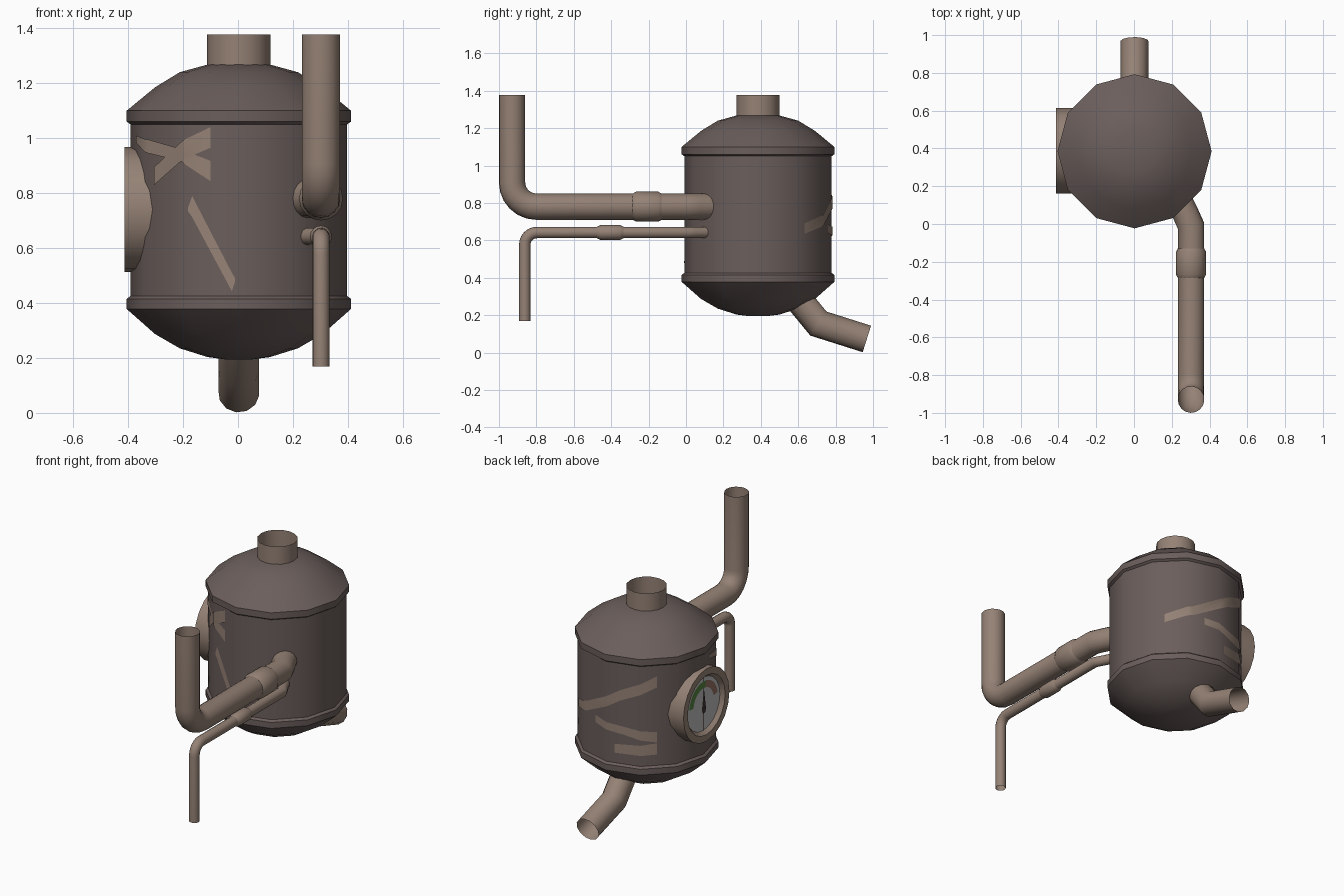
import bpy, bmesh, math
from mathutils import Matrix, Vector

if "Cube" in bpy.data.objects:
    bpy.data.objects.remove(bpy.data.objects["Cube"])

CX, CY = 0.003, 0.385      # tank axis
R = 0.394                  # tank body radius
SIDES = 12


def material(name, rgb):
    m = bpy.data.materials.new(name)
    m.diffuse_color = (*rgb, 1)
    m.use_nodes = True
    m.node_tree.nodes["Principled BSDF"].inputs["Base Color"].default_value = m.diffuse_color
    return m


IRON = material("dark_iron", (0.145, 0.112, 0.105))
COPPER = material("worn_brown_metal", (0.30, 0.222, 0.178))
DIAL = material("dial_grey", (0.50, 0.50, 0.49))
GREEN = material("dial_green", (0.09, 0.22, 0.05))
RUST = material("dial_rust", (0.30, 0.16, 0.12))
NEEDLE = material("needle_dark", (0.045, 0.03, 0.03))


def finish(bm, name, mat, recalc=True, mtx=None):
    if recalc:
        bmesh.ops.recalc_face_normals(bm, faces=bm.faces[:])
    me = bpy.data.meshes.new(name)
    bm.to_mesh(me)
    bm.free()
    me.materials.append(mat)
    ob = bpy.data.objects.new(name, me)
    bpy.context.collection.objects.link(ob)
    if mtx:
        ob.matrix_world = mtx
    bpy.ops.object.select_all(action='DESELECT')
    ob.select_set(True)
    bpy.context.view_layer.objects.active = ob
    bpy.ops.object.shade_smooth_by_angle(angle=math.radians(34))
    return ob


def bridge(bm, a, b):
    n = len(a)
    for i in range(n):
        bm.faces.new((a[i], a[(i + 1) % n], b[(i + 1) % n], b[i]))


def lathe(name, profile, mat, mtx, sides=SIDES, caps=(False, False)):
    """Spin (radius, height) points around local z."""
    bm = bmesh.new()
    rings = [[bm.verts.new((r * math.cos(math.tau * i / sides),
                            r * math.sin(math.tau * i / sides), h))
              for i in range(sides)] for r, h in profile]
    for a, b in zip(rings, rings[1:]):
        bridge(bm, a, b)
    for cap, ring in zip(caps, (rings[0], rings[-1])):
        if cap:
            bm.faces.new(ring)
    return finish(bm, name, mat, mtx=mtx)


def fillet(p, corner, q, radius, n=6):
    """Arc points rounding a right-angled corner."""
    p, c, q = Vector(p), Vector(corner), Vector(q)
    u, v = (p - c).normalized(), (q - c).normalized()
    o = c + (u + v) * radius
    return [o - v * radius * math.cos(t) - u * radius * math.sin(t)
            for t in (math.pi / 2 * i / n for i in range(n + 1))]


def tube(name, path, radius, mat, sides=SIDES):
    """Open pipe with mitred joints along a path."""
    path = [Vector(p) for p in path]
    bm = bmesh.new()
    d = (path[1] - path[0]).normalized()
    u = d.orthogonal().normalized()
    w = d.cross(u)
    ring = [path[0] + radius * (u * math.cos(math.tau * i / sides) + w * math.sin(math.tau * i / sides))
            for i in range(sides)]
    prev = [bm.verts.new(p) for p in ring]
    for i in range(1, len(path)):
        d = (path[i] - path[i - 1]).normalized()
        n = d if i == len(path) - 1 else (d + (path[i + 1] - path[i]).normalized()).normalized()
        ring = [p + d * ((path[i] - p).dot(n) / d.dot(n)) for p in ring]
        cur = [bm.verts.new(p) for p in ring]
        bridge(bm, prev, cur)
        prev = cur
    return finish(bm, name, mat)


def scratch(name, cols, lift):
    """Thin worn patch wrapped on the faceted tank; columns of (degrees, z low, z high)."""
    full = [cols[0]]
    for a, b in zip(cols, cols[1:]):
        k = math.floor(a[0] / 30) * 30 + 30
        while k < b[0] - 0.01:
            t = (k - a[0]) / (b[0] - a[0])
            full.append(tuple(a[j] + (b[j] - a[j]) * t for j in range(3)))
            k += 30
        full.append(b)
    bm = bmesh.new()
    pairs = []
    for deg, lo, hi in full:
        r = R * math.cos(math.radians(15)) / math.cos(math.radians(deg % 30 - 15)) + lift
        x, y = CX + r * math.cos(math.radians(deg)), CY + r * math.sin(math.radians(deg))
        pairs.append([bm.verts.new((x, y, z)) for z in (lo, hi)])
    for a, b in zip(pairs, pairs[1:]):
        bm.faces.new((a[0], b[0], b[1], a[1]))
    return finish(bm, name, COPPER, recalc=False)


def front_cols(cols):
    return [(-math.degrees(math.acos((x - CX) / 0.385)), lo, hi) for x, lo, hi in cols]


# Tank: body with rims and domed ends, open neck on top
axis = Matrix.Translation((CX, CY, 0))
lathe("tank_body", [(R, 0.40), (R, 1.07)], IRON, axis)
lathe("tank_top_dome", [(R, 1.05), (0.408, 1.06), (0.408, 1.10), (0.305, 1.185),
                        (0.215, 1.24), (0.113, 1.268)], IRON, axis, caps=(False, True))
lathe("tank_bottom_dome", [(0.05, 0.195), (0.113, 0.203), (0.215, 0.235), (0.305, 0.287),
                           (0.408, 0.378), (0.408, 0.415), (R, 0.426)], IRON, axis, caps=(True, False))
lathe("top_neck", [(0.115, 1.26), (0.115, 1.377)], COPPER, axis, sides=16)

# Large pipe: leaves the tank, runs forward, turns up
a, c, e = (0.302, -0.01, 0.78), (0.302, -0.93, 0.78), (0.302, -0.93, 1.377)
tube("large_pipe", [(0.19, 0.22, 0.78), (0.275, 0.05, 0.78), a] + fillet(a, c, e, 0.13) + [e], 0.07, COPPER, 16)

# Small pipe: runs forward below it, turns down
a, c, e = (0.302, 0.0, 0.642), (0.302, -0.862, 0.642), (0.302, -0.862, 0.168)
tube("small_pipe", [(0.21, 0.18, 0.642), (0.28, 0.04, 0.642), a] + fillet(a, c, e, 0.065) + [e], 0.031, COPPER)

# Pipe collars
for name, r, rc, y0, y1, z in (("large_collar", 0.07, 0.08, -0.13, -0.285, 0.78),
                               ("small_collar", 0.031, 0.04, -0.335, -0.475, 0.642)):
    ln = y0 - y1
    lathe(name, [(r, 0), (rc, 0.018), (rc, ln - 0.018), (r, ln)], COPPER,
          Matrix.Translation((0.302, y0, z)) @ Matrix.Rotation(math.pi / 2, 4, 'X'), 16)

# Drain pipe under the tank
tube("drain_pipe", [(CX, 0.49, 0.42), (CX, 0.708, 0.155), (CX, 0.967, 0.073)], 0.075, COPPER)

# Pressure gauge on the left side
gauge = Matrix.Translation((CX, CY + 0.003, 0.74)) @ Matrix.Rotation(-math.pi / 2, 4, 'Y')
lathe("gauge_housing", [(0.227, 0.28), (0.227, 0.416), (0.185, 0.416), (0.165, 0.392)], COPPER, gauge, 20)
lathe("gauge_dial", [(0.08, 0.393), (0.166, 0.393)], DIAL, gauge, 20)
bm = bmesh.new()
bmesh.ops.create_circle(bm, cap_ends=True, segments=20, radius=0.081)
finish(bm, "gauge_dial_center", DIAL, False, gauge @ Matrix.Translation((0, 0, 0.393)))


def arc(name, start, end, mat, n=8):
    bm = bmesh.new()
    pairs = []
    for i in range(n + 1):
        t = math.radians(start + (end - start) * i / n)
        pairs.append([bm.verts.new((r * math.cos(t), r * math.sin(t), 0.396)) for r in (0.1, 0.142)])
    for a, b in zip(pairs, pairs[1:]):
        bm.faces.new((a[0], a[1], b[1], b[0]))
    finish(bm, name, mat, False, gauge)


arc("dial_green_zone", -10, 85, GREEN)
arc("dial_rust_zone", -80, -10, RUST)
bm = bmesh.new()
bm.faces.new([bm.verts.new((x, y, 0.399)) for x, y in
              ((0.095, 0), (-0.03, 0.02), (-0.055, 0.012), (-0.055, -0.012), (-0.03, -0.02))])
finish(bm, "gauge_needle", NEEDLE, False, gauge)

# Worn patches on the tank
scratch("front_scratch_falling", front_cols([(-0.372, 0.985, 1.01), (-0.32, 0.945, 0.995),
                                             (-0.2, 0.915, 0.96), (-0.1, 0.843, 0.917)]), 0.004)
scratch("front_scratch_rising", front_cols([(-0.302, 0.83, 0.895), (-0.197, 0.92, 0.99),
                                            (-0.1, 0.965, 1.04)]), 0.005)
scratch("front_scratch_steep", front_cols([(-0.178, 0.735, 0.745), (-0.164, 0.712, 0.789),
                                           (-0.022, 0.443, 0.51), (-0.01, 0.48, 0.49)]), 0.004)
scratch("back_scratch_upper", [(40, 0.635, 0.69), (65, 0.685, 0.745), (90, 0.77, 0.835),
                               (102, 0.82, 0.885), (134, 0.915, 0.985)], 0.004)
scratch("back_scratch_middle", [(76, 0.64, 0.685), (106, 0.61, 0.66), (134, 0.57, 0.635)], 0.004)
scratch("back_scratch_lower", [(97, 0.49, 0.545), (134, 0.495, 0.565)], 0.004)
